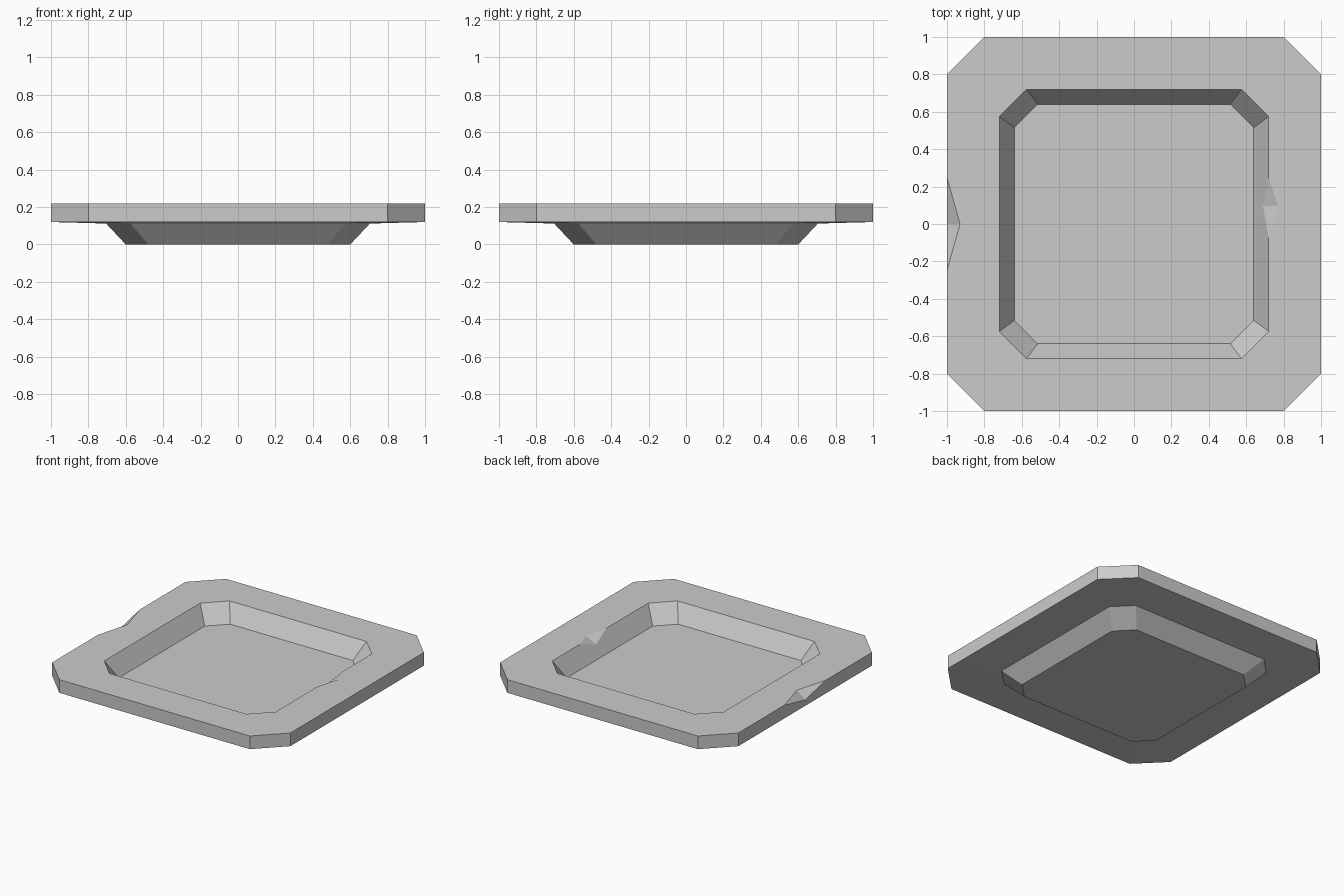
import bpy
import bmesh
from mathutils import Vector

if "Cube" in bpy.data.objects:
    bpy.data.objects.remove(bpy.data.objects["Cube"], do_unlink=True)

# Plain stone grey
grey = bpy.data.materials.new("stone_grey")
grey.use_nodes = True
colour = (0.6, 0.6, 0.6, 1)
grey.diffuse_color = colour
grey.node_tree.nodes["Principled BSDF"].inputs["Base Color"].default_value = colour


def make_object(name, bm):
    bmesh.ops.recalc_face_normals(bm, faces=bm.faces)
    mesh = bpy.data.meshes.new(name)
    bm.to_mesh(mesh)
    bm.free()
    mesh.materials.append(grey)
    obj = bpy.data.objects.new(name, mesh)
    bpy.context.collection.objects.link(obj)
    return obj


def octagon(bm, half, flat, z):
    """Ring of a square with cut corners; flat is half the straight side."""
    a, b = half, flat
    corners = [(a, -b), (a, b), (b, a), (-b, a), (-a, b), (-a, -b), (-b, -a), (b, -a)]
    return [bm.verts.new((x, y, z)) for x, y in corners]


def chip_cutter(ridge, ends):
    """Wedge enlarged about its ridge, so it clears the plate surfaces."""
    points = [Vector(p) for p in ridge + ends]
    middle = (points[0] + points[1]) / 2
    bm = bmesh.new()
    verts = [bm.verts.new(middle + (p - middle) * 1.3) for p in points]
    for skip in range(4):
        bm.faces.new([v for i, v in enumerate(verts) if i != skip])
    cutter = make_object("chip_cutter", bm)
    cutter.hide_render = True
    return cutter


# Plate: foot, underside, outer edge, rim and sunken floor
bm = bmesh.new()
profile = [(0.6, 0.48, 0), (0.705, 0.575, 0.112), (1, 0.8, 0.12),
           (1, 0.8, 0.22), (0.72, 0.575, 0.22), (0.64, 0.515, 0.09)]
rings = [octagon(bm, *row) for row in profile]
for low, high in zip(rings, rings[1:]):
    for i in range(8):
        j = (i + 1) % 8
        bm.faces.new((low[i], low[j], high[j], high[i]))
bm.faces.new(rings[0])
bm.faces.new(rings[-1])
plate = make_object("square_plate", bm)

# Chips in the outer edge and in the inner edge of the rim
cutters = [
    chip_cutter([(-0.93, 0, 0.22), (-1, 0, 0.165)],
                [(-1, 0.25, 0.22), (-1, -0.25, 0.22)]),
    chip_cutter([(0.77, 0.1, 0.22), (0.69, 0.095, 0.171)],
                [(0.72, 0.245, 0.22), (0.72, -0.075, 0.22)]),
]
bpy.context.view_layer.objects.active = plate
for cutter in cutters:
    cut = plate.modifiers.new("chip", "BOOLEAN")
    cut.operation = "DIFFERENCE"
    cut.solver = "EXACT"
    cut.object = cutter
    bpy.ops.object.modifier_apply(modifier=cut.name)
    bpy.data.objects.remove(cutter, do_unlink=True)
